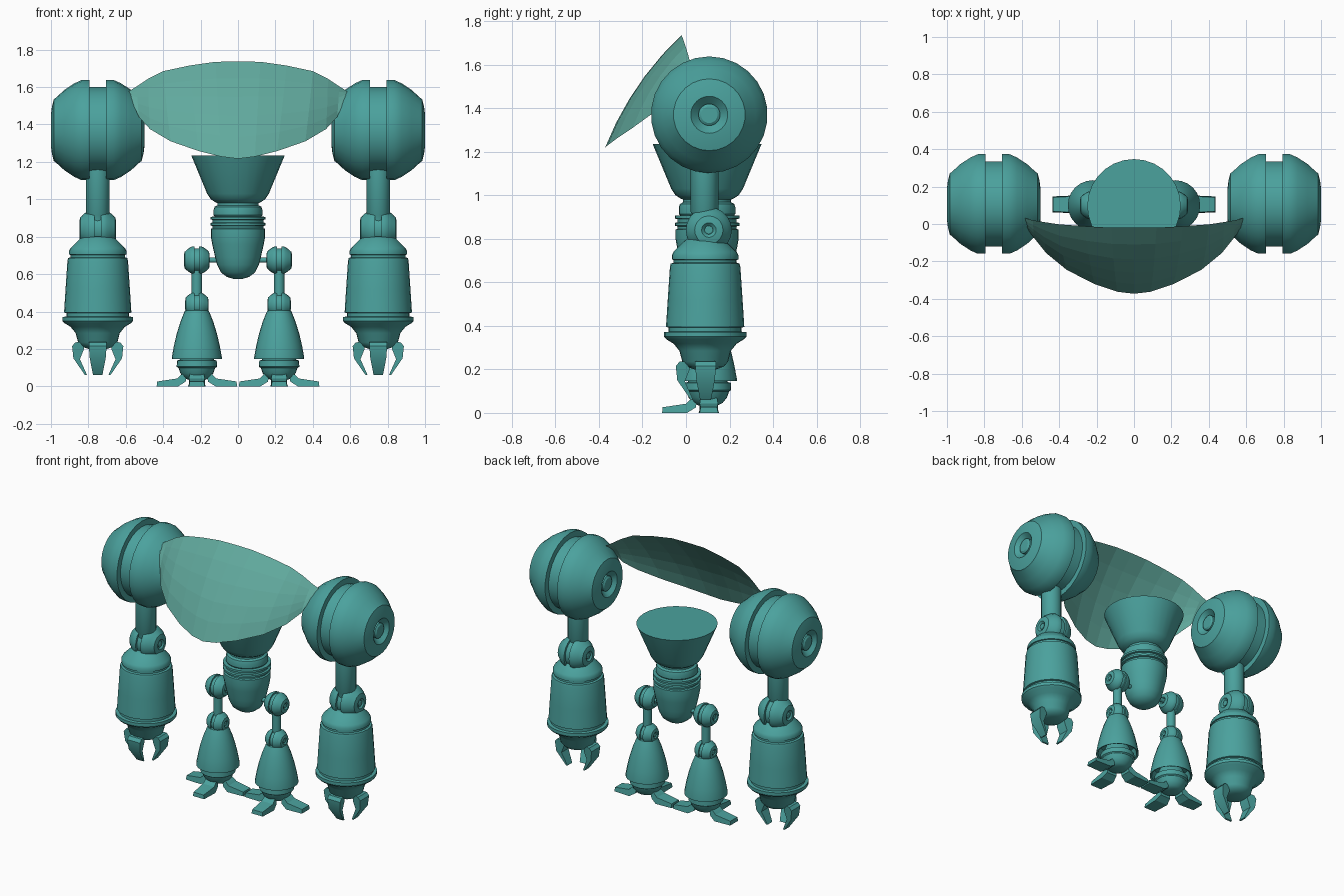
import bpy, bmesh
from math import sin, cos, pi, radians
from mathutils import Matrix, Vector

if "Cube" in bpy.data.objects:
    bpy.data.objects.remove(bpy.data.objects["Cube"])


def material(name, rgb):
    m = bpy.data.materials.new(name)
    m.diffuse_color = (*rgb, 1)
    m.use_nodes = True
    m.node_tree.nodes["Principled BSDF"].inputs["Base Color"].default_value = m.diffuse_color
    return m


TEAL = material("teal", (0.07, 0.36, 0.34))
PLATE = material("plate_teal", (0.12, 0.40, 0.34))


def finish(bm, name, mat=TEAL, smooth=True):
    me = bpy.data.meshes.new(name)
    bm.to_mesh(me)
    bm.free()
    me.materials.append(mat)
    ob = bpy.data.objects.new(name, me)
    bpy.context.collection.objects.link(ob)
    if smooth:
        bpy.ops.object.select_all(action='DESELECT')
        ob.select_set(True)
        bpy.context.view_layer.objects.active = ob
        bpy.ops.object.shade_smooth_by_angle(angle=radians(32))
    return ob


def lathe(name, profile, loc, seg=24, axis='Z', scale=1.0):
    """Revolve (radius, height) points; both ends are closed."""
    bm = bmesh.new()
    rings = []
    for r, h in profile:
        if r == 0:
            rings.append([bm.verts.new((0, 0, h))])
        else:
            rings.append([bm.verts.new((r * cos(2 * pi * i / seg), r * sin(2 * pi * i / seg), h))
                          for i in range(seg)])
    for a, b in zip(rings, rings[1:]):
        for i in range(seg):
            j = (i + 1) % seg
            if len(a) == 1:
                bm.faces.new((a[0], b[i], b[j]))
            elif len(b) == 1:
                bm.faces.new((a[i], a[j], b[0]))
            else:
                bm.faces.new((a[i], a[j], b[j], b[i]))
    for ring in (rings[0], rings[-1]):
        if len(ring) > 1:
            bm.faces.new(ring)
    bmesh.ops.recalc_face_normals(bm, faces=bm.faces)
    m = Matrix.Translation(loc) @ Matrix.Scale(scale, 4)
    if axis == 'X':
        m = m @ Matrix.Rotation(pi / 2, 4, 'Y')
    bm.transform(m)
    return finish(bm, name)


def prong(name, outline, loc, angle):
    """Closed (radius, z, width) outline extruded sideways, turned about z."""
    bm = bmesh.new()
    sides = [[bm.verts.new((r, s * w / 2, z)) for r, z, w in outline] for s in (-1, 1)]
    n = len(outline)
    for i in range(n):
        j = (i + 1) % n
        bm.faces.new((sides[0][i], sides[0][j], sides[1][j], sides[1][i]))
    for side in sides:
        bm.faces.new(side)
    bmesh.ops.recalc_face_normals(bm, faces=bm.faces)
    bm.transform(Matrix.Translation(loc) @ Matrix.Rotation(angle, 4, 'Z'))
    return finish(bm, name)


# Grooved ball joint profile with a dished cap and hub, full size = shoulder
HALF = [(0, .242), (.038, .242), (.05, .234), (.05, .215), (.085, .25), (.125, .245), (.165, .235),
        (.172, .225), (.215, .178), (.25, .125), (.268, .085), (.268, .045), (.23, .045)]
JOINT = HALF + [(r, -t) for r, t in reversed(HALF)]

# Torso: flared chest, ribbed waist, rounded pelvis
lathe("torso", [(.25, 1.235), (.165, 1.03), (.145, 1.0), (.122, .985), (.11, .98), (.11, .968),
                (.125, .96), (.13, .945), (.13, .915), (.125, .908), (.148, .906), (.148, .893),
                (.135, .89), (.135, .876), (.148, .873), (.148, .86), (.135, .857), (.135, .846),
                (.145, .842), (.145, .80), (.138, .76), (.122, .69), (.112, .65), (.092, .61),
                (.06, .585), (.025, .575), (0, .574)], (0, .097, 0), 28)

# Curved front shell: top and bottom edges of the right half, mirrored and bridged with a bulge
TOP = [(0, -.02, 1.737), (.12, -.02, 1.735), (.26, -.012, 1.715), (.40, -.002, 1.685),
       (.48, .01, 1.645), (.54, .02, 1.605), (.595, .035, 1.57)]
BOTTOM = [(0, -.373, 1.217), (.09, -.362, 1.228), (.21, -.322, 1.258), (.36, -.245, 1.31),
          (.47, -.155, 1.375), (.53, -.08, 1.44), (.58, -.015, 1.55)]
flip = Matrix.Scale(-1, 4, (1, 0, 0))
edges = [[Vector(p) for p in e] for e in (TOP, BOTTOM)]
edges = [[flip @ p for p in reversed(e[1:])] + e for e in edges]
bm = bmesh.new()
rows = []
for k in range(6):
    v = k / 5
    rows.append([])
    for t, b in zip(*edges):
        bulge = Vector((t.x * .35, -.83, .56)) * (.14 * v * (1 - v) * (t - b).length / .63)
        rows[-1].append(bm.verts.new(t.lerp(b, v) + bulge))
for a, b in zip(rows, rows[1:]):
    for i in range(len(a) - 1):
        bm.faces.new((a[i], b[i], b[i + 1], a[i + 1]))
finish(bm, "front_shell", PLATE, smooth=False)

CLAW = [(.07, .24, .075), (.12, .235, .095), (.137, .215, .095), (.13, .15, .085), (.068, .06, .05),
        (.058, .062, .05), (.095, .145, .075), (.075, .195, .075)]
TOE = [(.05, .08, .065), (.075, .07, .075), (.105, .042, .085), (.212, .026, .075), (.215, 0, .085),
       (.10, 0, .095), (.06, .025, .075)]

for s, side in ((-1, "left"), (1, "right")):
    # Arm
    x = .75 * s
    lathe(side + "_shoulder", JOINT, (x, .107, 1.37), 26, 'X')
    lathe(side + "_upper_arm", [(.064, 1.16), (.064, .925), (.058, .915), (.058, .85)], (x, .085, 0), 20)
    lathe(side + "_elbow", JOINT, (x, .105, .84), 20, 'X', .395)
    lathe(side + "_forearm", [(.08, .80), (.09, .795), (.145, .74), (.153, .725), (.153, .705), (.145, .703),
                              (.145, .69), (.158, .686), (.162, .67), (.172, .52), (.18, .395), (.168, .392),
                              (.168, .373), (.189, .371), (.189, .35), (.178, .338), (.145, .318),
                              (.118, .285), (.105, .235), (.085, .212), (.05, .2), (0, .198)], (x, .088, 0), 28)
    # Leg
    lx = .22 * s
    lathe(side + "_hip_pin", [(.014, -.06), (.014, .06)], (.155 * s, .1, .675), 12, 'X')
    lathe(side + "_hip", JOINT, (lx, .1, .675), 20, 'X', .275)
    lathe(side + "_thigh", [(.028, .65), (.028, .44)], (lx, .1, 0), 16)
    lathe(side + "_knee", JOINT, (lx, .1, .435), 20, 'X', .25)
    lathe(side + "_shin", [(.045, .41), (.063, .405), (.068, .395), (.088, .345), (.108, .28), (.122, .22),
                           (.134, .155), (.134, .147), (.122, .152), (.108, .21), (0, .22)], (lx, .1, 0), 24)
    lathe(side + "_ankle", [(.06, .22), (.085, .165), (.092, .142), (.106, .138), (.108, .105), (.098, .098),
                            (.088, .07), (.068, .045), (.045, .035), (0, .033)], (lx, .1, 0), 24)
    # Three claws and three toes: one forward, one to each side
    for part, angle in (("inner", pi), ("outer", 0), ("front", -pi / 2)):
        turn = angle if s > 0 or part == "front" else pi - angle
        prong(f"{side}_{part}_claw", CLAW, (x, .09, 0), turn)
        prong(f"{side}_{part}_toe", TOE, (lx, .105, 0), turn)
